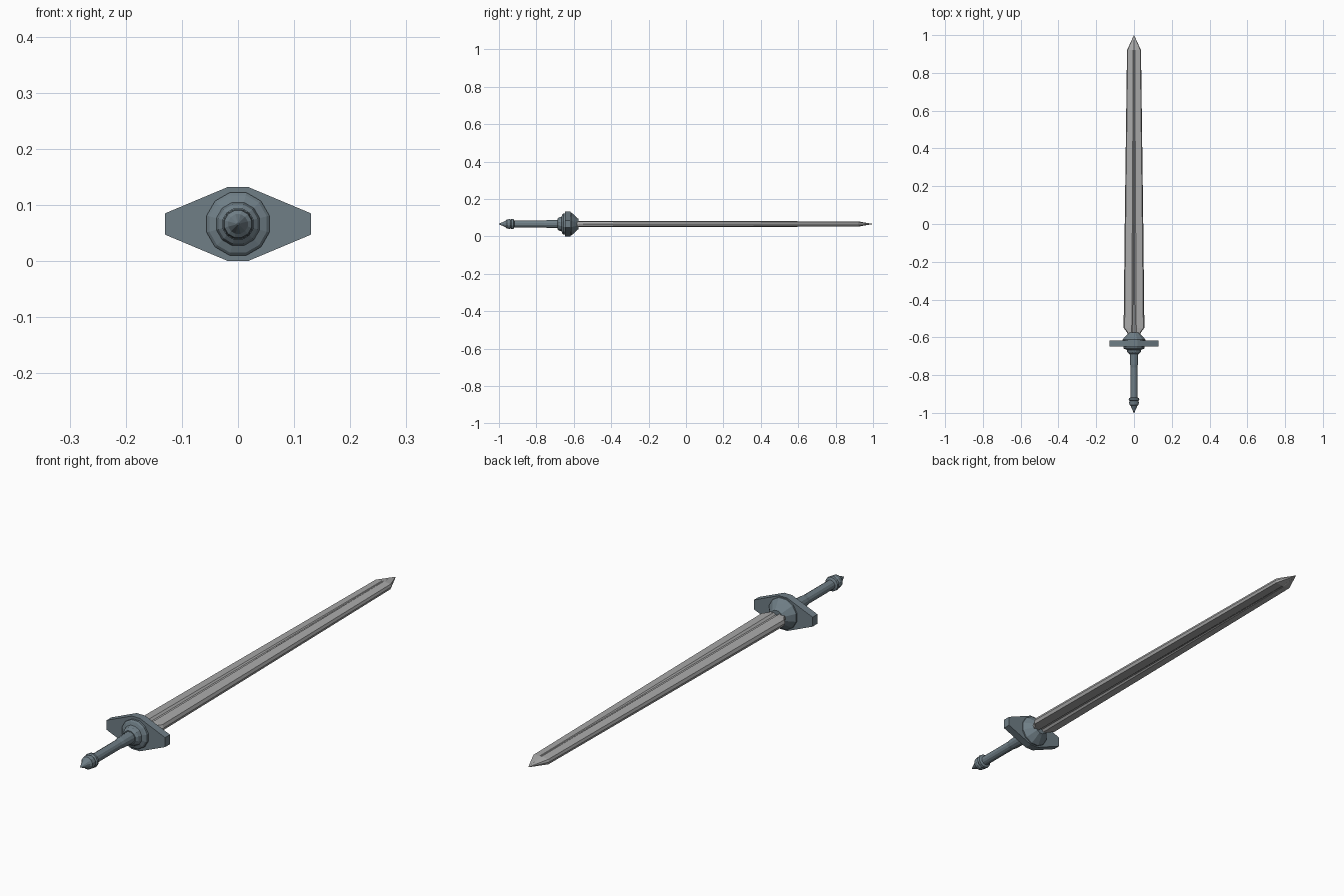
import bpy, bmesh, math

if "Cube" in bpy.data.objects:
    bpy.data.objects.remove(bpy.data.objects["Cube"])

ZC = 0.066  # height of the sword's axis


def material(name, col):
    m = bpy.data.materials.new(name)
    m.diffuse_color = (*col, 1)
    m.use_nodes = True
    m.node_tree.nodes["Principled BSDF"].inputs["Base Color"].default_value = m.diffuse_color
    return m


STEEL = material("hilt_steel", (0.16, 0.21, 0.24))
BLADE = material("blade_steel", (0.40, 0.40, 0.40))


def loft(name, rings, mat):
    """Skin matching closed rings of (x, y, z) points and cap both ends."""
    bm = bmesh.new()
    loops = [[bm.verts.new((x, y, z + ZC)) for x, y, z in r] for r in rings]
    n = len(loops[0])
    for a, b in zip(loops, loops[1:]):
        for i in range(n):
            j = (i + 1) % n
            bm.faces.new((a[i], a[j], b[j], b[i]))
    bm.faces.new(loops[0])
    bm.faces.new(loops[-1])
    bmesh.ops.remove_doubles(bm, verts=bm.verts, dist=1e-5)
    bmesh.ops.recalc_face_normals(bm, faces=bm.faces)
    me = bpy.data.meshes.new(name)
    bm.to_mesh(me)
    bm.free()
    me.materials.append(mat)
    ob = bpy.data.objects.new(name, me)
    bpy.context.collection.objects.link(ob)
    return ob


def lathe(name, profile, sides=12):
    """Turn a (y, radius) profile around the sword's axis."""
    angles = [2 * math.pi * (i + 0.5) / sides for i in range(sides)]
    return loft(name, [[(r * math.cos(a), y, r * math.sin(a)) for a in angles]
                       for y, r in profile], STEEL)


def blade_ring(y, w, t, g, d):
    """Blade section: half width w, half thickness t, fuller half width g, depth d."""
    q = [(w, 0), (w * 0.9, t * 0.72), (g, t), (g * 0.35, t - d)]
    top = q + [(-x, z) for x, z in reversed(q)]
    ring = top + [(x, -z) for x, z in reversed(top[1:-1])]
    return [(x, y, z) for x, z in ring]


# Blade with tapering fuller and pointed tip
loft("blade", [
    blade_ring(-0.60, 0.030, 0.017, 0.012, 0.008),
    blade_ring(-0.575, 0.036, 0.017, 0.012, 0.008),
    blade_ring(-0.55, 0.055, 0.017, 0.012, 0.008),
    blade_ring(0.0, 0.049, 0.016, 0.009, 0.005),
    blade_ring(0.92, 0.037, 0.014, 0.004, 0.001),
    blade_ring(1.0, 0.0006, 0.0005, 0.0001, 0.0),
], BLADE)

# Crossguard plate: elongated octagon
quarter = [(0.13, 0.019), (0.018, 0.066)]
upper = quarter + [(-x, z) for x, z in reversed(quarter)]
outline = upper + [(x, -z) for x, z in reversed(upper)]
loft("crossguard", [[(x, y, z) for x, z in outline] for y in (-0.648, -0.617)], STEEL)

# Dome in front of the guard, stepped collar behind it
lathe("guard_dome", [(-0.625, 0.064), (-0.612, 0.063), (-0.597, 0.049),
                     (-0.582, 0.034), (-0.574, 0.028)])
lathe("guard_collar", [(-0.640, 0.058), (-0.656, 0.058), (-0.661, 0.053),
                       (-0.666, 0.040), (-0.680, 0.036), (-0.688, 0.027)])

# Grip, slightly swollen near the guard
lathe("grip", [(-0.670, 0.024), (-0.700, 0.023), (-0.745, 0.021),
               (-0.760, 0.0185), (-0.925, 0.0185)])

# Pommel with rings and a conical end
lathe("pommel", [(-0.918, 0.019), (-0.922, 0.028), (-0.932, 0.029), (-0.937, 0.024),
                 (-0.943, 0.027), (-0.958, 0.025), (-0.964, 0.018), (-1.0, 0.0015)])
